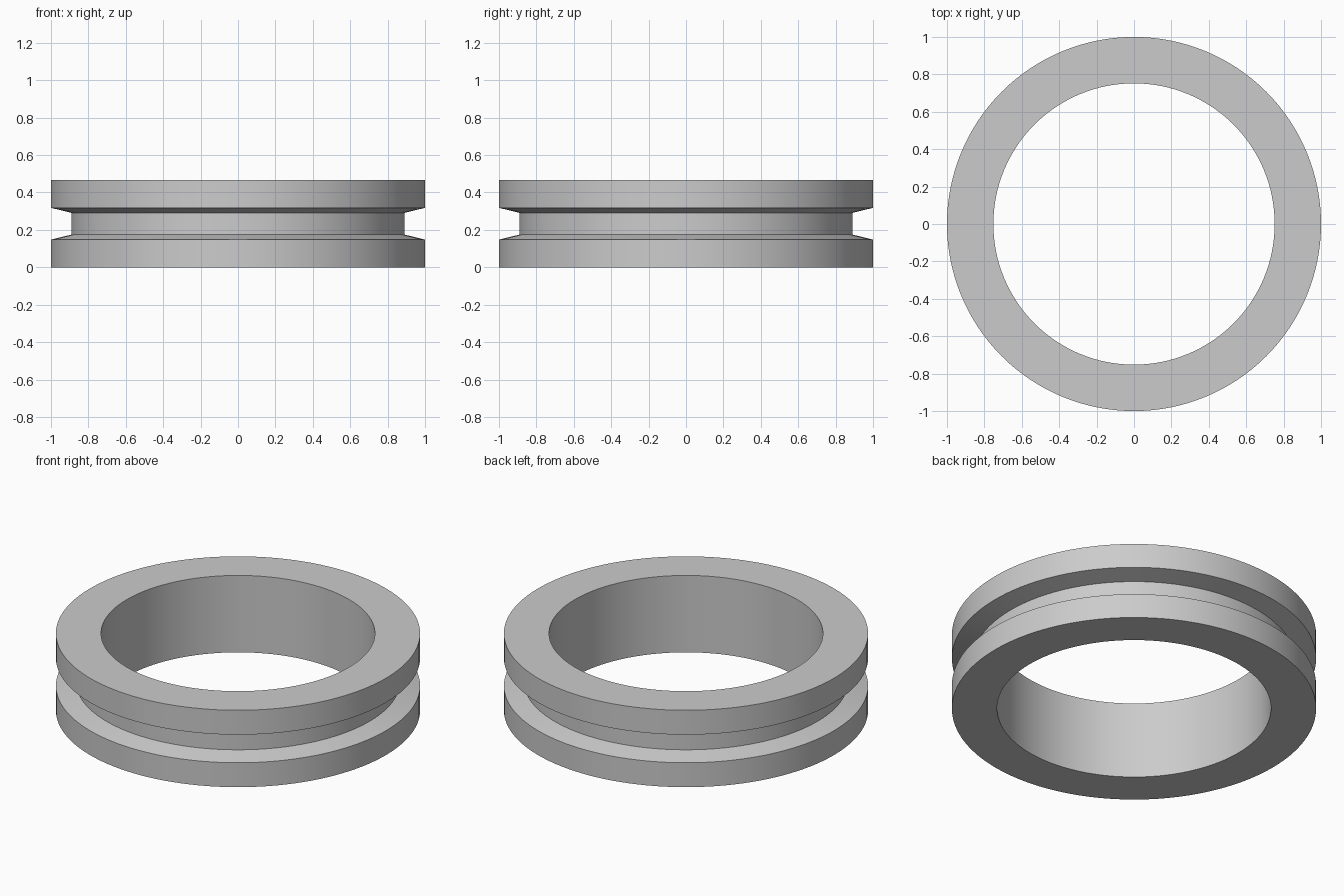
import bpy
import bmesh
import math
from mathutils import Matrix

cube = bpy.data.objects.get("Cube")
if cube:
    bpy.data.objects.remove(cube, do_unlink=True)

SEGMENTS = 128
HEIGHT = 0.466
BORE, RIM, GROOVE = 0.752, 1.0, 0.89

# Lower half of the cross-section as (radius, height), mirrored for the upper half
lower = [(BORE, 0), (RIM, 0), (RIM, 0.148), (GROOVE, 0.175)]
profile = lower + [(r, HEIGHT - z) for r, z in reversed(lower)]

# Grooved ring, swept from the closed cross-section
bm = bmesh.new()
rings = []
for i in range(SEGMENTS):
    turn = Matrix.Rotation(math.tau * i / SEGMENTS, 3, "Z")
    rings.append([bm.verts.new(turn @ Matrix.Identity(3).col[0] * r) for r, z in profile])
    for vert, (r, z) in zip(rings[-1], profile):
        vert.co.z = z
count = len(profile)
for i in range(SEGMENTS):
    a, b = rings[i], rings[(i + 1) % SEGMENTS]
    for j in range(count):
        k = (j + 1) % count
        bm.faces.new((a[j], b[j], b[k], a[k]))
bmesh.ops.recalc_face_normals(bm, faces=bm.faces)
mesh = bpy.data.meshes.new("grooved_ring")
bm.to_mesh(mesh)
bm.free()
ring = bpy.data.objects.new("grooved_ring", mesh)
bpy.context.collection.objects.link(ring)

# Plain grey material
grey = bpy.data.materials.new("light_grey")
grey.use_nodes = True
colour = (0.6, 0.6, 0.6, 1)
grey.diffuse_color = colour
for node in grey.node_tree.nodes:
    if node.type == "BSDF_PRINCIPLED":
        node.inputs["Base Color"].default_value = colour
mesh.materials.append(grey)

# Smooth round walls with crisp rims
bpy.ops.object.select_all(action="DESELECT")
ring.select_set(True)
bpy.context.view_layer.objects.active = ring
bpy.ops.object.shade_smooth_by_angle(angle=math.radians(30))
